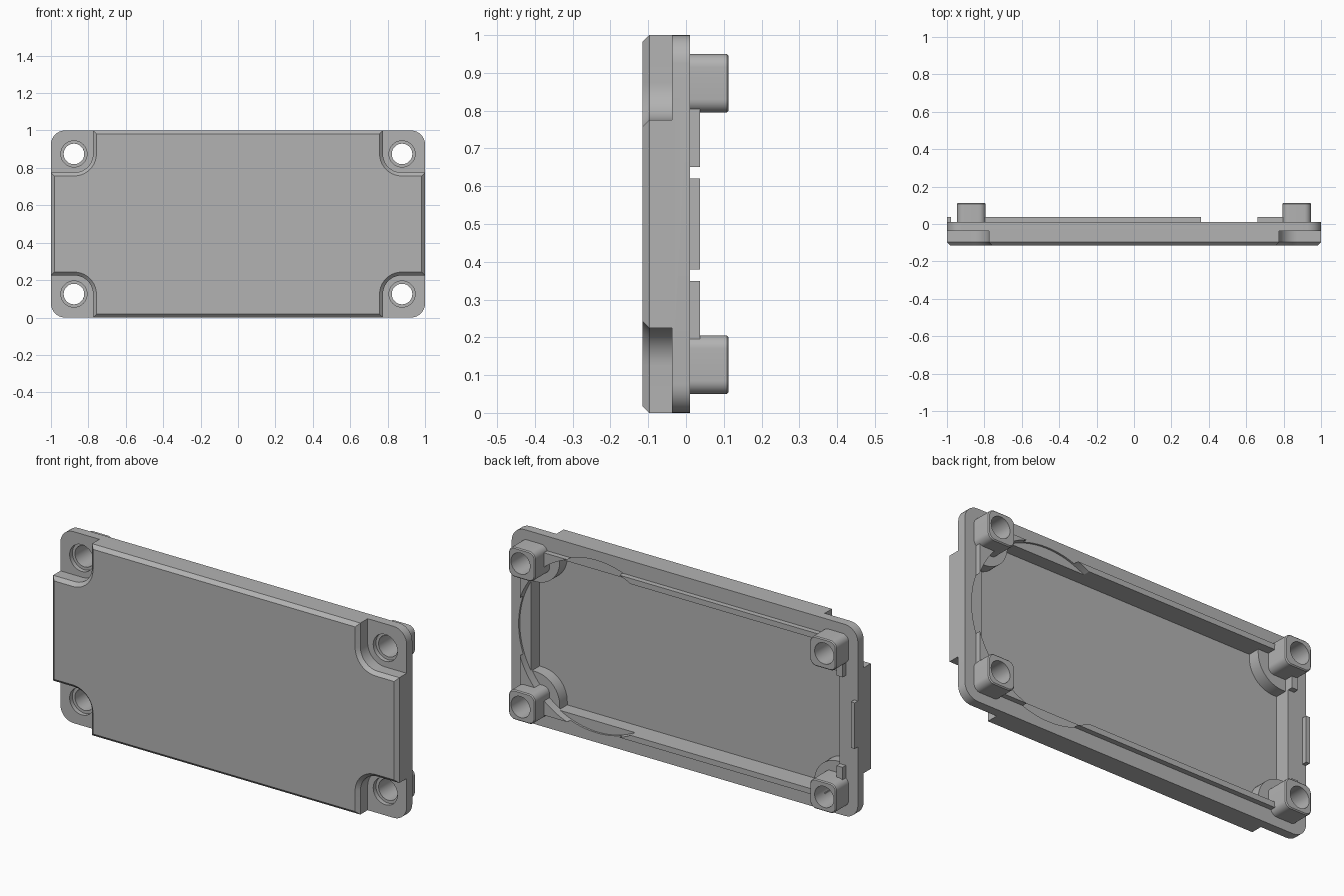
import bpy, bmesh, math

if "Cube" in bpy.data.objects:
    bpy.data.objects.remove(bpy.data.objects["Cube"])

grey = bpy.data.materials.new("light_grey")
grey.diffuse_color = (0.45, 0.45, 0.45, 1)
grey.use_nodes = True
grey.node_tree.nodes["Principled BSDF"].inputs["Base Color"].default_value = grey.diffuse_color


# Outlines are lists of (x, z) points, with z measured from mid height
def circle(cx, cz, r, n=64):
    return [(cx + r * math.cos(2 * math.pi * i / n), cz + r * math.sin(2 * math.pi * i / n)) for i in range(n)]


def rounded(cx, cz, hx, hz, r, n=8):
    pts = []
    for q, (sx, sz) in enumerate([(1, 1), (-1, 1), (-1, -1), (1, -1)]):
        for i in range(n + 1):
            a = math.pi / 2 * (q + i / n)
            pts.append((cx + sx * (hx - r) + r * math.cos(a), cz + sz * (hz - r) + r * math.sin(a)))
    return pts


def box(x0, x1, z0, z1):
    return [(x0, z0), (x1, z0), (x1, z1), (x0, z1)]


def notched(edge, notch, n=14):
    """Rectangle with four concave corner pockets."""
    r = 0.10 + notch
    quad = [(1 - edge, 0.375 - r)]
    for i in range(n + 1):
        a = math.radians(270 - 90 * i / n)
        quad.append((0.875 + r * math.cos(a), 0.375 + r * math.sin(a)))
    quad.append((0.875 - r, 0.5 - edge))
    pts = []
    for sx, sz in [(1, 1), (-1, 1), (-1, -1), (1, -1)]:
        c = [(x * sx, z * sz) for x, z in quad]
        pts += c if sx * sz > 0 else c[::-1]
    return pts


def loft(name, rings):
    """Closed solid through matching outlines at given y levels."""
    bm = bmesh.new()
    rows = [[bm.verts.new((x, y, z + 0.5)) for x, z in pts] for y, pts in rings]
    n = len(rows[0])
    for a, b in zip(rows, rows[1:]):
        for i in range(n):
            j = (i + 1) % n
            bm.faces.new((a[i], a[j], b[j], b[i]))
    bm.faces.new(rows[0])
    bm.faces.new(rows[-1])
    bmesh.ops.recalc_face_normals(bm, faces=bm.faces)
    me = bpy.data.meshes.new(name)
    bm.to_mesh(me)
    bm.free()
    me.materials.append(grey)
    ob = bpy.data.objects.new(name, me)
    bpy.context.collection.objects.link(ob)
    return ob


def prism(name, y0, y1, pts):
    return loft(name, [(y0, pts), (y1, pts)])


def combine(ob, other, op='DIFFERENCE'):
    m = ob.modifiers.new("bool", 'BOOLEAN')
    m.operation, m.object, m.solver = op, other, 'EXACT'
    bpy.context.view_layer.objects.active = ob
    bpy.ops.object.modifier_apply(modifier=m.name)
    bpy.data.objects.remove(other)


def ring_cut(ob):
    combine(ob, prism("ring_cutter", 0.0, 0.2, circle(0.51, 0, 0.45, 128)))


# Lid: chamfered front plate with corner pockets, joined to the rounded flange
lid = loft("lid", [(-0.115, notched(0.018, 0.018)), (-0.097, notched(0, 0)), (-0.03, notched(0, 0))])
combine(lid, prism("flange", -0.037, 0.01, rounded(0, 0, 1, 0.5, 0.075)), 'UNION')

# Hollow back: deep cavity, shallow corner shelves and the round relief
combine(lid, prism("cavity_cutter", -0.07, 0.1, notched(0.105, 0.04)))
combine(lid, prism("shelf_cutter", -0.008, 0.1, rounded(0, 0, 0.895, 0.395, 0.05)))
ring_cut(lid)

solids = [lid]
for sx in (-1, 1):
    for sz in (-1, 1):
        # Counterbored screw holes
        hx, hz = 0.877 * sx, 0.3745 * sz
        combine(lid, prism("hole_cutter", -0.2, 0.2, circle(hx, hz, 0.055, 40)))
        combine(lid, prism("counterbore_cutter", -0.2, -0.014, circle(hx, hz, 0.07, 40)))
        # Screw bosses
        cx, cz = 0.87 * sx, 0.3725 * sz
        boss = loft("screw_boss", [(-0.012, rounded(cx, cz, 0.076, 0.0775, 0.035)),
                                   (0.108, rounded(cx, cz, 0.076, 0.0775, 0.035)),
                                   (0.113, rounded(cx, cz, 0.071, 0.0725, 0.03))])
        combine(boss, prism("hole_cutter", -0.2, 0.2, circle(hx, hz, 0.055, 40)))
        solids.append(boss)

for s in (-1, 1):
    # Long locating ribs along the upper and lower edges
    rib = prism("long_rib", -0.004, 0.037, box(-0.83, 0.42, *sorted((0.395 * s, 0.424 * s))))
    ring_cut(rib)
    # Corner gussets with an arc-shaped inner edge
    gusset = prism("corner_gusset", -0.01, 0.037, box(0.51, 0.934, *sorted((0.02 * s, 0.424 * s))))
    combine(gusset, prism("ring_cutter", -0.1, 0.2, circle(0.51, 0, 0.45, 128)))
    for sx in (1,):
        combine(gusset, prism("hole_cutter", -0.2, 0.2, circle(0.877, 0.3745 * s, 0.055, 40)))
    # Short stubs beside the bosses at the other end
    stub = prism("short_stub", -0.004, 0.037, box(-0.93, -0.895, *sorted((0.235 * s, 0.31 * s))))
    solids += [rib, gusset, stub]

# Locating tab on the left edge
solids.append(prism("edge_tab", 0.005, 0.037, box(-1, -0.978, -0.12, 0.12)))

# Smooth the round surfaces and keep the edges sharp
for ob in solids:
    bpy.ops.object.select_all(action='DESELECT')
    ob.select_set(True)
    bpy.context.view_layer.objects.active = ob
    bpy.ops.object.shade_smooth_by_angle(angle=math.radians(25))
